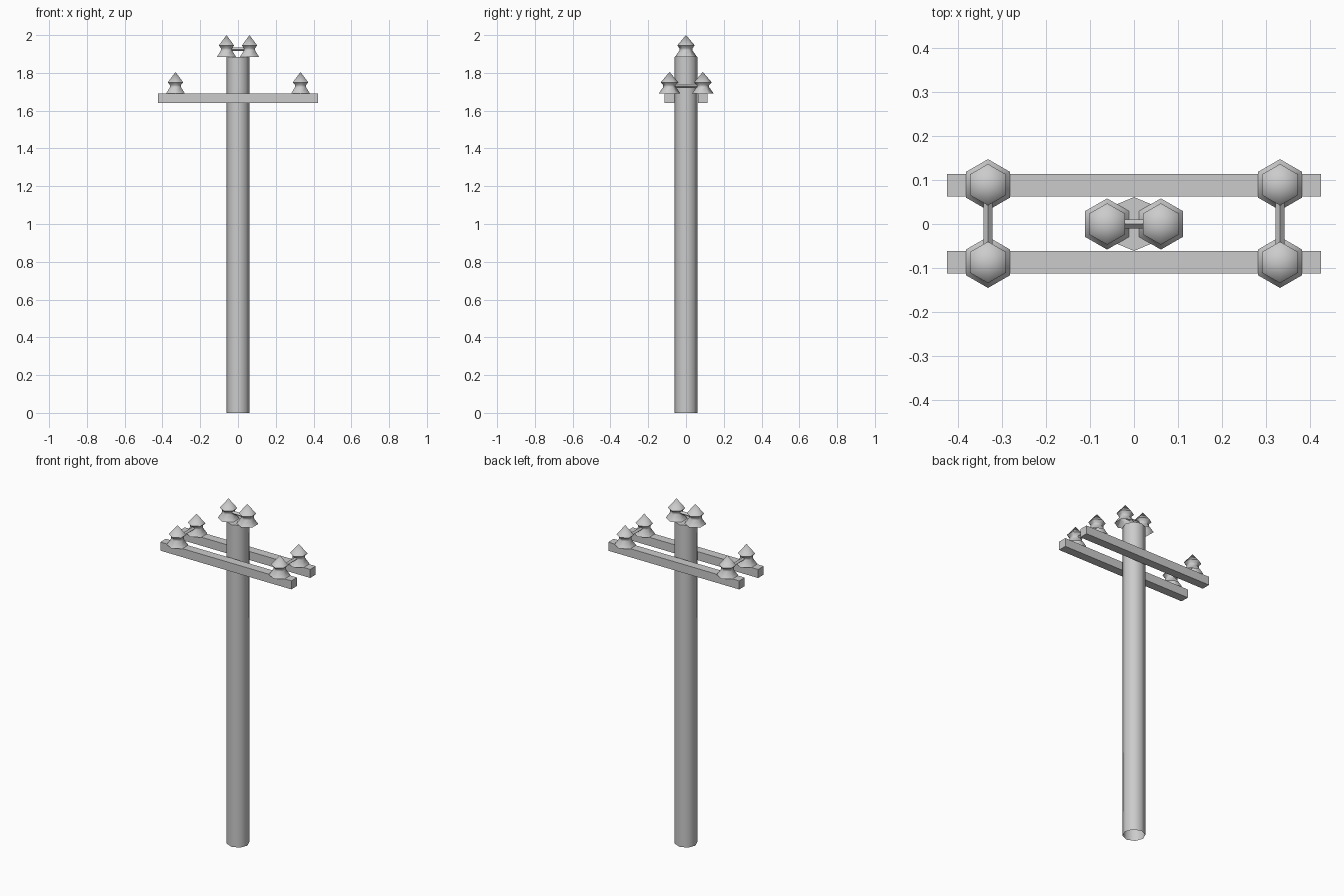
import bpy
import bmesh
import math
from mathutils import Vector

cube = bpy.data.objects.get("Cube")
if cube:
    bpy.data.objects.remove(cube, do_unlink=True)

GREY = (0.6, 0.6, 0.6, 1.0)
grey = bpy.data.materials.new("plain grey")
grey.use_nodes = True
grey.diffuse_color = GREY
shader = next(n for n in grey.node_tree.nodes if n.type == 'BSDF_PRINCIPLED')
shader.inputs["Base Color"].default_value = GREY


def finish(name, bm, smooth_angle=None):
    bmesh.ops.recalc_face_normals(bm, faces=bm.faces)
    mesh = bpy.data.meshes.new(name)
    bm.to_mesh(mesh)
    bm.free()
    mesh.materials.append(grey)
    obj = bpy.data.objects.new(name, mesh)
    bpy.context.collection.objects.link(obj)
    if smooth_angle:
        bpy.ops.object.select_all(action='DESELECT')
        obj.select_set(True)
        bpy.context.view_layer.objects.active = obj
        bpy.ops.object.shade_smooth_by_angle(angle=math.radians(smooth_angle))
    return obj


def lathe(name, profile, sides, turn, location, smooth_angle):
    """Stack rings of (radius, height); a zero radius closes to a point."""
    bm = bmesh.new()
    previous = None
    for radius, z in profile:
        count = sides if radius else 1
        ring = []
        for i in range(count):
            a = turn + math.tau * i / sides
            ring.append(bm.verts.new((radius * math.cos(a), radius * math.sin(a), z)))
        if previous:
            for i in range(sides):
                j = (i + 1) % sides
                if count == 1:
                    bm.faces.new((previous[i], previous[j], ring[0]))
                else:
                    bm.faces.new((previous[i], previous[j], ring[j], ring[i]))
        previous = ring
    if len(previous) > 1:
        bm.faces.new(previous)
    obj = finish(name, bm, smooth_angle)
    obj.location = location
    return obj


def rod(name, start, end):
    """Thin diamond-section bar between two points."""
    start, end = Vector(start), Vector(end)
    bm = bmesh.new()
    bmesh.ops.create_cone(bm, cap_ends=True, segments=4, radius1=0.01,
                          radius2=0.01, depth=(end - start).length)
    obj = finish(name, bm)
    obj.location = (start + end) / 2
    # the section keeps one corner upward
    obj.rotation_euler = (0, math.pi / 2, 0) if start.y == end.y else (math.pi / 2, 0, 0)
    return obj


INSULATOR = [(0.058, 0), (0.034, 0.034), (0.034, 0.046), (0.047, 0.06), (0, 0.115)]
POLE_TOP = 1.885
BEAM_TOP = 1.69


def insulator(name, x, y, z):
    lathe(name, INSULATOR, 6, math.pi / 2, (x, y, z), 62)


# Tall octagonal pole, open underneath
lathe("pole", [(0.061, 0), (0.061, POLE_TOP)], 8, 0, (0, 0, 0), 50)

# Two crossbeams clamped either side of the pole
for label, y in (("front", -0.087), ("back", 0.088)):
    bm = bmesh.new()
    bmesh.ops.create_cube(bm, size=1)
    bmesh.ops.scale(bm, vec=(0.848, 0.051, 0.05), verts=bm.verts)
    finish(label + "_crossbeam", bm).location = (0, y, BEAM_TOP - 0.025)

# Insulators and the rods that join each pair
for side, s in (("left", 1), ("right", -1)):
    insulator(side + "_top_insulator", s * 0.061, 0, POLE_TOP)
    insulator(side + "_front_insulator", s * 0.331, -0.087, BEAM_TOP)
    insulator(side + "_back_insulator", s * 0.331, 0.089, BEAM_TOP)
    rod(side + "_rod", (s * 0.331, -0.087, 1.73), (s * 0.331, 0.089, 1.73))
rod("top_rod", (-0.061, 0, 1.925), (0.061, 0, 1.925))
